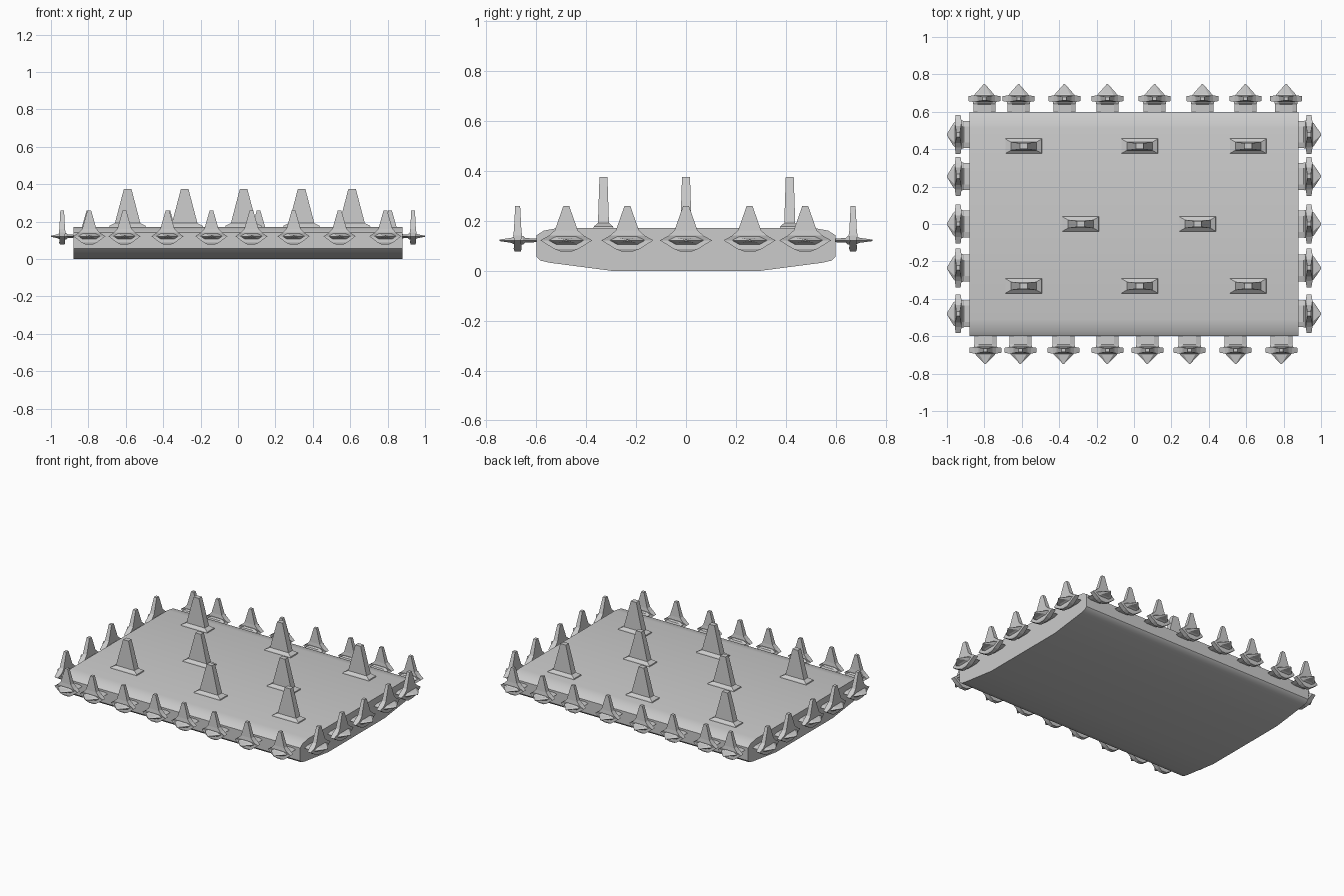
import bpy, bmesh
from math import pi
from mathutils import Matrix, Vector

if "Cube" in bpy.data.objects:
    bpy.data.objects.remove(bpy.data.objects["Cube"])


def make(name, bm, mat=None):
    bmesh.ops.recalc_face_normals(bm, faces=bm.faces)
    me = bpy.data.meshes.new(name)
    bm.to_mesh(me)
    bm.free()
    ob = bpy.data.objects.new(name, me)
    if mat is not None:
        ob.matrix_world = mat
    bpy.context.collection.objects.link(ob)
    return ob


def loft(bm, rings):
    """Skin a list of equal-length point rings and cap both ends."""
    rows = [[bm.verts.new(p) for p in r] for r in rings]
    n = len(rows[0])
    for a, b in zip(rows, rows[1:]):
        for i in range(n):
            j = (i + 1) % n
            bm.faces.new((a[i], a[j], b[j], b[i]))
    bm.faces.new(rows[0])
    bm.faces.new(rows[-1])


def upright(bm, sections, x_scale=1.0):
    """Rectangular spike pointing up; sections are (z, half width, half depth)."""
    loft(bm, [[(sx * w * x_scale, sy * d, z) for sx, sy in
               ((-1, -1), (1, -1), (1, 1), (-1, 1))] for z, w, d in sections])


# Slab: lens-like profile extruded along x
half = [(0.30, 0.0), (0.545, 0.032), (0.585, 0.041), (0.60, 0.056),
        (0.60, 0.142), (0.57, 0.161), (0.51, 0.172)]
prof = half + [(-y, z) for y, z in reversed(half)]
bm = bmesh.new()
loft(bm, [[(x, y, z) for y, z in prof] for x in (-0.88, 0.88)])
slab = make("slab", bm)
bpy.context.view_layer.objects.active = slab
slab.select_set(True)
bpy.ops.object.shade_smooth_by_angle(angle=0.6)
slab.select_set(False)

# Large spikes on the top face
TOP = [(0.165, 0.10, 0.042), (0.178, 0.096, 0.038), (0.192, 0.068, 0.022),
       (0.375, 0.02, 0.016)]
for x, y in ([(x, y) for y in (0.416, -0.331) for x in (-0.59, 0.03, 0.61)]
             + [(-0.285, 0.0), (0.34, 0.0)]):
    bm = bmesh.new()
    upright(bm, TOP)
    make("top_spike", bm, Matrix.Translation((x, y, 0)))

# Edge studs: winged upright spike crossed with an outward blade (local -y is out)
WING = [(-0.045, 0.022, 0.012), (-0.034, 0.05, 0.016), (0.0, 0.104, 0.013),
        (0.019, 0.07, 0.018), (0.04, 0.046, 0.015), (0.137, 0.012, 0.010)]


def edge_stud(x, y, angle, width, reach):
    bm = bmesh.new()
    upright(bm, WING, width)
    blade = [(0.085, 0.072, 0.007), (0.03, 0.072, 0.009), (0.022, 0.075, 0.017),
             (-0.014, 0.07, 0.016), (-0.026, 0.06, 0.010), (-reach, 0.004, 0.003)]
    loft(bm, [[(u * w * width, v, t * s) for u, s in
               ((-1, 0), (-0.6, -1), (0.6, -1), (1, 0), (0.6, 1), (-0.6, 1))]
              for v, w, t in blade])
    make("edge_stud", bm,
         Matrix.Translation((x, y, 0.122)) @ Matrix.Rotation(angle, 4, 'Z'))


for x in (-0.795, -0.607, -0.377, -0.142, 0.072, 0.297, 0.543, 0.788):
    edge_stud(x, -0.675, 0, 0.82, 0.073)
for x in (-0.80, -0.617, -0.372, -0.142, 0.11, 0.366, 0.596, 0.813):
    edge_stud(x, 0.67, pi, 0.82, 0.078)
for y in (0.478, 0.255, 0.0, -0.235, -0.48):
    edge_stud(0.936, y, pi / 2, 1.0, 0.064)
    edge_stud(-0.94, y, -pi / 2, 1.0, 0.06)
